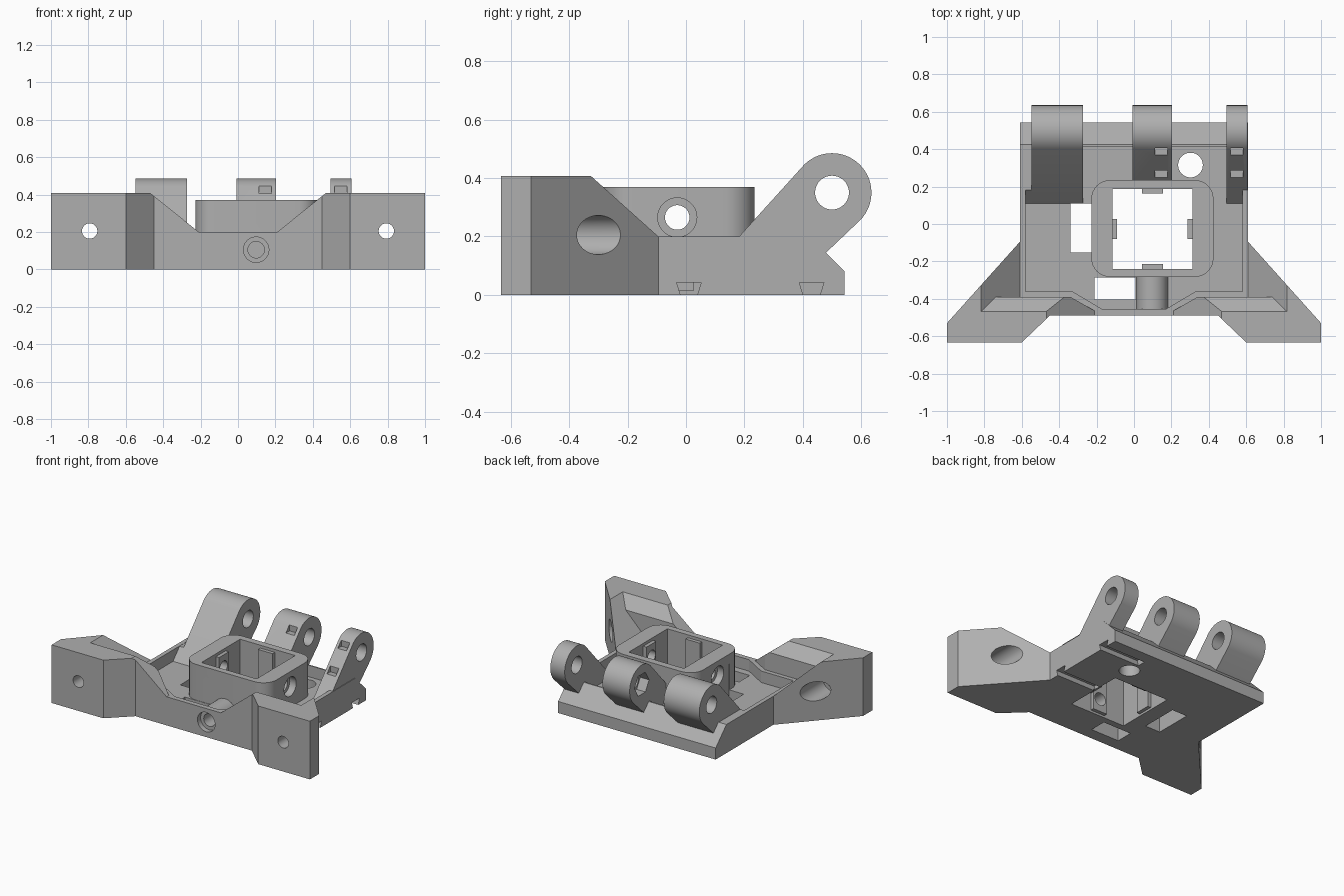
import bpy, bmesh, math
from mathutils import Vector

cube = bpy.data.objects.get("Cube")
if cube:
    bpy.data.objects.remove(cube, do_unlink=True)

grey = bpy.data.materials.new("plain_grey")
grey.use_nodes = True
COLOUR = (0.43, 0.43, 0.43, 1)
grey.diffuse_color = COLOUR
grey.node_tree.nodes["Principled BSDF"].inputs["Base Color"].default_value = COLOUR


def prism(name, axis, poly, a, b, poly_b=None):
    """Extrude a 2D outline along an axis; an optional second outline tapers it."""
    place = {"x": lambda p, t: Vector((t, p[0], p[1])),
             "y": lambda p, t: Vector((p[0], t, p[1])),
             "z": lambda p, t: Vector((p[0], p[1], t))}[axis]
    bm = bmesh.new()
    lo = [bm.verts.new(place(p, a)) for p in poly]
    hi = [bm.verts.new(place(p, b)) for p in (poly_b or poly)]
    bm.faces.new(lo)
    bm.faces.new(hi)
    n = len(lo)
    for i in range(n):
        bm.faces.new((lo[i], lo[(i + 1) % n], hi[(i + 1) % n], hi[i]))
    bmesh.ops.recalc_face_normals(bm, faces=bm.faces)
    me = bpy.data.meshes.new(name)
    bm.to_mesh(me)
    bm.free()
    me.materials.append(grey)
    ob = bpy.data.objects.new(name, me)
    bpy.context.collection.objects.link(ob)
    return ob


def rect(x0, x1, y0, y1):
    return [(x0, y0), (x1, y0), (x1, y1), (x0, y1)]


def arc(cx, cy, r, start, end, n):
    return [(cx + r * math.cos(math.radians(start + (end - start) * i / n)),
             cy + r * math.sin(math.radians(start + (end - start) * i / n))) for i in range(n + 1)]


def rod(name, axis, cx, cy, r, a, b, n=40):
    return prism(name, axis, arc(cx, cy, r, 0, 360, n)[:-1], a, b)


def mirrored(half):
    """Complete a left-to-right symmetric outline from its +x half."""
    return half + [(-x, y) for x, y in reversed(half)]


def combine(target, tool, operation="DIFFERENCE"):
    mod = target.modifiers.new("combine", "BOOLEAN")
    mod.operation, mod.solver, mod.object = operation, "EXACT", tool
    bpy.context.view_layer.update()
    done = target.evaluated_get(bpy.context.evaluated_depsgraph_get())
    me = bpy.data.meshes.new_from_object(done)
    target.modifiers.clear()
    target.data = me
    bpy.data.objects.remove(tool, do_unlink=True)


RIM, TOP, FLOOR = 0.2, 0.407, 0.12

# Base with the two flared ears
chassis = prism("chassis", "z", mirrored([(0.45, -0.49), (0.6, -0.633), (1, -0.633), (1, -0.53),
                                          (0.61, -0.095), (0.61, 0.543)]), 0, TOP)


def cut(*args, **kw):
    combine(chassis, prism("cutter", *args, **kw))


def bore(*args):
    combine(chassis, rod("cutter", *args))


# Upper hollow: ramps toward the ears, chamfered front ridge, sloped front notch
cut("z", rect(-0.74, 0.74, -0.39, 1), 0.33, 0.45, poly_b=rect(-0.86, 0.86, -0.51, 1))
cut("z", rect(-0.61, 0.61, -0.39, 1), RIM, 0.34, poly_b=rect(-0.75, 0.75, -0.39, 1))
cut("y", mirrored([(0.21, RIM), (0.497, 0.43)]), -0.8, -0.38)
cut("z", mirrored([(0.2, -0.47), (0.34, -0.39), (0.34, -0.37)]), RIM, 0.5)

# Pocket floor and sloped rear edge
cut("z", mirrored([(0.17, -0.455), (0.33, -0.36), (0.58, -0.36), (0.58, 0.415)]), FLOOR, 0.5)
cut("x", [(0.374, 0.25), (0.544, 0.08), (0.7, 0.08), (0.7, 0.25)], -1, 1)

# Central socket and front screw boss
X0, X1, Y0, Y1, R = -0.228, 0.425, -0.283, 0.235, 0.1
outline = (arc(X1 - R, Y1 - R, R, 0, 90, 8) + arc(X0 + R, Y1 - R, R, 90, 180, 8)
           + arc(X0 + R, Y0 + R, R, 180, 270, 8) + arc(X1 - R, Y0 + R, R, 270, 360, 8))
combine(chassis, prism("socket", "z", outline, 0.05, 0.37), "UNION")
combine(chassis, rod("boss", "y", 0.097, 0.105, 0.085, -0.47, -0.26), "UNION")
cut("z", rect(-0.115, 0.312, -0.24, 0.187), -0.1, 0.5)
for tab in (rect(0.043, 0.154, -0.26, -0.215), rect(0.043, 0.154, 0.162, 0.21),
            rect(-0.15, -0.09, -0.08, 0.028), rect(0.287, 0.35, -0.08, 0.028)):
    combine(chassis, prism("tab", "z", tab, 0.015, 0.35), "UNION")

# Screw holes through the socket and boss
bore("x", -0.03, 0.265, 0.042, -0.4, 0.55)
bore("x", -0.03, 0.265, 0.067, 0.375, 0.55)
bore("x", -0.03, 0.265, 0.067, -0.4, -0.175)
bore("y", 0.097, 0.105, 0.068, -0.6, -0.455)
bore("y", 0.097, 0.105, 0.044, -0.5, -0.15)

# Floor openings
cut("z", rect(-0.34, -0.224, -0.153, 0.11), -0.1, 0.3)
cut("z", rect(-0.21, 0.008, -0.405, -0.286), -0.1, 0.3)
bore("z", 0.302, 0.315, 0.066, -0.1, 0.3)

# Ear screw holes with wide rear counterbores
for side in (-1, 1):
    bore("y", side * 0.793, 0.205, 0.041, -0.8, -0.3)
    bore("y", side * 0.793, 0.205, 0.067, -0.48, -0.1)

# Dovetail slots underneath the left edge
for y in (0.01, 0.43):
    cut("x", [(y - 0.026, -0.01), (y + 0.026, -0.01), (y + 0.042, 0.042), (y - 0.042, 0.042)], 0.3, 0.7)

# Hinge arms
HY, HZ, HR = 0.5, 0.35, 0.135
profile = arc(HY, HZ, HR, 135, -45, 28) + [(0.475, 0.14), (0.43, 0.1), (0.11, 0.1), (0.11, FLOOR)]
arms = []
for name, a, b in (("right_hinge_arm", -0.548, -0.272), ("middle_hinge_arm", -0.008, 0.202),
                   ("left_hinge_arm", 0.495, 0.606)):
    start = list(profile)
    if name.startswith("middle"):
        start[-2:] = [(0.22, 0.1), (0.22, 0.241)]
    arm = prism(name, "x", start, a, b)
    combine(arm, rod("cutter", "x", HY, HZ, 0.058, a - 0.1, b + 0.1))
    arms.append(arm)

# Nut recess and tie slots in the arms
combine(arms[1], rod("cutter", "x", HY, HZ, 0.08, -0.1, 0.06, 6))
for arm, x0, x1 in ((arms[1], 0.113, 0.178), (arms[2], 0.515, 0.582)):
    for y, z in ((0.372, 0.405), (0.252, 0.272)):
        combine(arm, prism("cutter", "x", rect(y - 0.06, y + 0.036, z, z + 0.042), x0, x1))

# Web joining the right arm to the side wall
web = prism("right_arm_web", "x", [(0.11, 0.1), (0.11, FLOOR), (0.182, RIM - 0.002),
                                   (0.42, RIM - 0.002), (0.42, 0.1)], -0.59, -0.54)

for ob in [chassis, web] + arms:
    bpy.ops.object.select_all(action="DESELECT")
    ob.select_set(True)
    bpy.context.view_layer.objects.active = ob
    bpy.ops.object.shade_smooth_by_angle(angle=math.radians(25))
